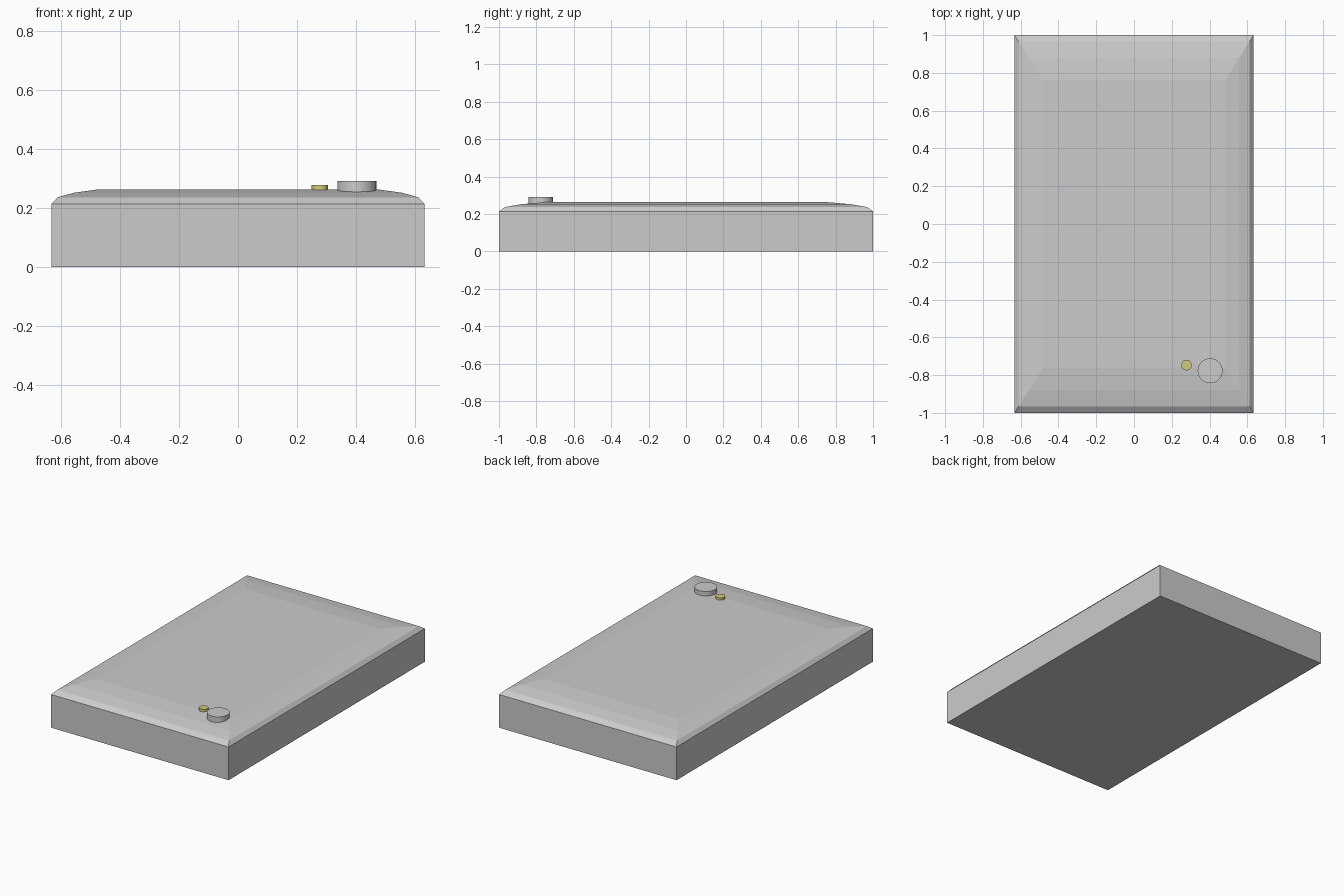
import bpy, bmesh

if "Cube" in bpy.data.objects:
    bpy.data.objects.remove(bpy.data.objects["Cube"])

HX, HY = 0.633, 1.0


def finish(name, bm):
    bmesh.ops.recalc_face_normals(bm, faces=bm.faces)
    mesh = bpy.data.meshes.new(name)
    bm.to_mesh(mesh)
    bm.free()
    obj = bpy.data.objects.new(name, mesh)
    bpy.context.collection.objects.link(obj)
    return obj


def lofted_box(name, rings):
    """Stack scaled rectangles (scale, z) and cap both ends."""
    bm = bmesh.new()
    loops = [[bm.verts.new((sx * HX * s, sy * HY * s, z))
              for sx, sy in ((-1, -1), (1, -1), (1, 1), (-1, 1))]
             for s, z in rings]
    for a, b in zip(loops, loops[1:]):
        for i in range(4):
            j = (i + 1) % 4
            bm.faces.new((a[i], a[j], b[j], b[i]))
    bm.faces.new(loops[0][::-1])
    bm.faces.new(loops[-1])
    return finish(name, bm)


def disc(name, x, y, radius, z0, z1):
    bpy.ops.mesh.primitive_cylinder_add(vertices=32, radius=radius, depth=z1 - z0,
                                        location=(x, y, (z0 + z1) / 2))
    obj = bpy.context.object
    obj.name = name
    bpy.ops.object.shade_smooth_by_angle()
    return obj


# Casing with a faceted domed top
lofted_box("casing", [(1, 0), (1, 0.214), (0.967, 0.237), (0.88, 0.2525), (0.76, 0.263)])

# Round control knob
disc("knob", 0.403, -0.777, 0.066, 0.254, 0.292)

# Yellow indicator light
light = disc("indicator_light", 0.278, -0.747, 0.028, 0.261, 0.278)
yellow = bpy.data.materials.new("yellow")
yellow.diffuse_color = (0.65, 0.6, 0.2, 1)
yellow.use_nodes = True
yellow.node_tree.nodes["Principled BSDF"].inputs["Base Color"].default_value = yellow.diffuse_color
light.data.materials.append(yellow)
